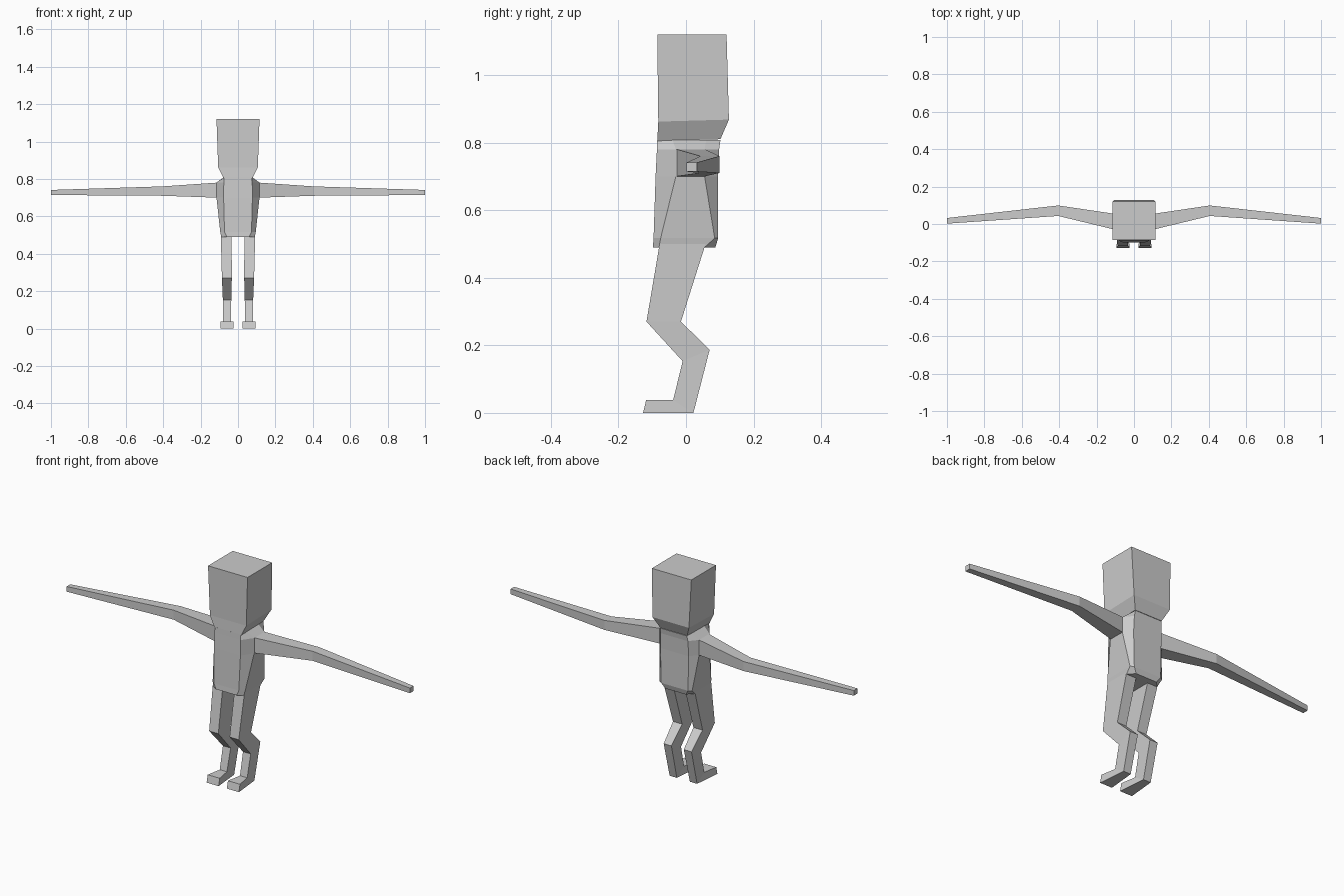
import bpy, bmesh


def loft(name, rings, mirror=False):
    """Skin a list of equal-sized point rings and cap both ends."""
    bm = bmesh.new()
    loops = [[bm.verts.new(p) for p in ring] for ring in rings]
    n = len(loops[0])
    for a, b in zip(loops, loops[1:]):
        for i in range(n):
            j = (i + 1) % n
            bm.faces.new((a[i], a[j], b[j], b[i]))
    bm.faces.new(loops[0])
    bm.faces.new(loops[-1])
    bmesh.ops.recalc_face_normals(bm, faces=bm.faces)
    me = bpy.data.meshes.new(name)
    bm.to_mesh(me)
    bm.free()
    ob = bpy.data.objects.new(name, me)
    bpy.context.collection.objects.link(ob)
    if mirror:
        ob.modifiers.new("mirror", 'MIRROR')
    return ob


# Head: box tapering into the neck (half width, front y, front z, back y, back z)
head = [(0.078, -0.085, 0.805, 0.102, 0.81),
        (0.106, -0.082, 0.862, 0.127, 0.868),
        (0.115, -0.085, 1.12, 0.12, 1.12)]
loft("head", [[(-w, yf, zf), (w, yf, zf), (w, yb, zb), (-w, yb, zb)]
              for w, yf, zf, yb, zb in head])


# Torso: eight-sided rings
# (z, front half width, front y, side half width, side front y, side back y, back half width, back y)
torso = [(0.49, 0.06, -0.098, 0.09, -0.08, 0.055, 0.06, 0.087),
         (0.517, 0.072, -0.096, 0.095, -0.075, 0.085, 0.078, 0.095),
         (0.70, 0.077, -0.09, 0.115, -0.03, 0.055, 0.082, 0.095),
         (0.78, 0.076, -0.086, 0.115, -0.03, 0.055, 0.08, 0.098),
         (0.808, 0.075, -0.085, 0.078, -0.04, 0.06, 0.076, 0.102)]
loft("torso", [[(-f, fy, z), (f, fy, z), (s, s1, z), (s, s2, z),
                (b, by, z), (-b, by, z), (-s, s2, z), (-s, s1, z)]
               for z, f, fy, s, s1, s2, b, by in torso])

# Arms: tapering, bent back at the elbow (x, y range, z range)
arm = [(0.10, -0.03, 0.053, 0.70, 0.78),
       (0.115, -0.027, 0.056, 0.70, 0.78),
       (0.405, 0.043, 0.099, 0.71, 0.76),
       (1.0, 0.002, 0.032, 0.714, 0.741)]
loft("arms", [[(x, y0, z0), (x, y1, z0), (x, y1, z1), (x, y0, z1)]
              for x, y0, y1, z0, z1 in arm], mirror=True)

# Legs and feet: (inner x, outer x, front y, front z, back y, back z)
leg = [(0.034, 0.092, -0.078, 0.50, 0.058, 0.50),
       (0.033, 0.086, -0.117, 0.27, -0.015, 0.27),
       (0.036, 0.081, -0.01, 0.153, 0.07, 0.187),
       (0.038, 0.08, -0.038, 0.038, 0.022, 0.0),
       (0.024, 0.094, -0.118, 0.038, -0.127, 0.0)]
rings = [[(xi, yf, zf), (xo, yf, zf), (xo, yb, zb), (xi, yb, zb)]
         for xi, xo, yf, zf, yb, zb in leg]
loft("legs", rings, mirror=True)
